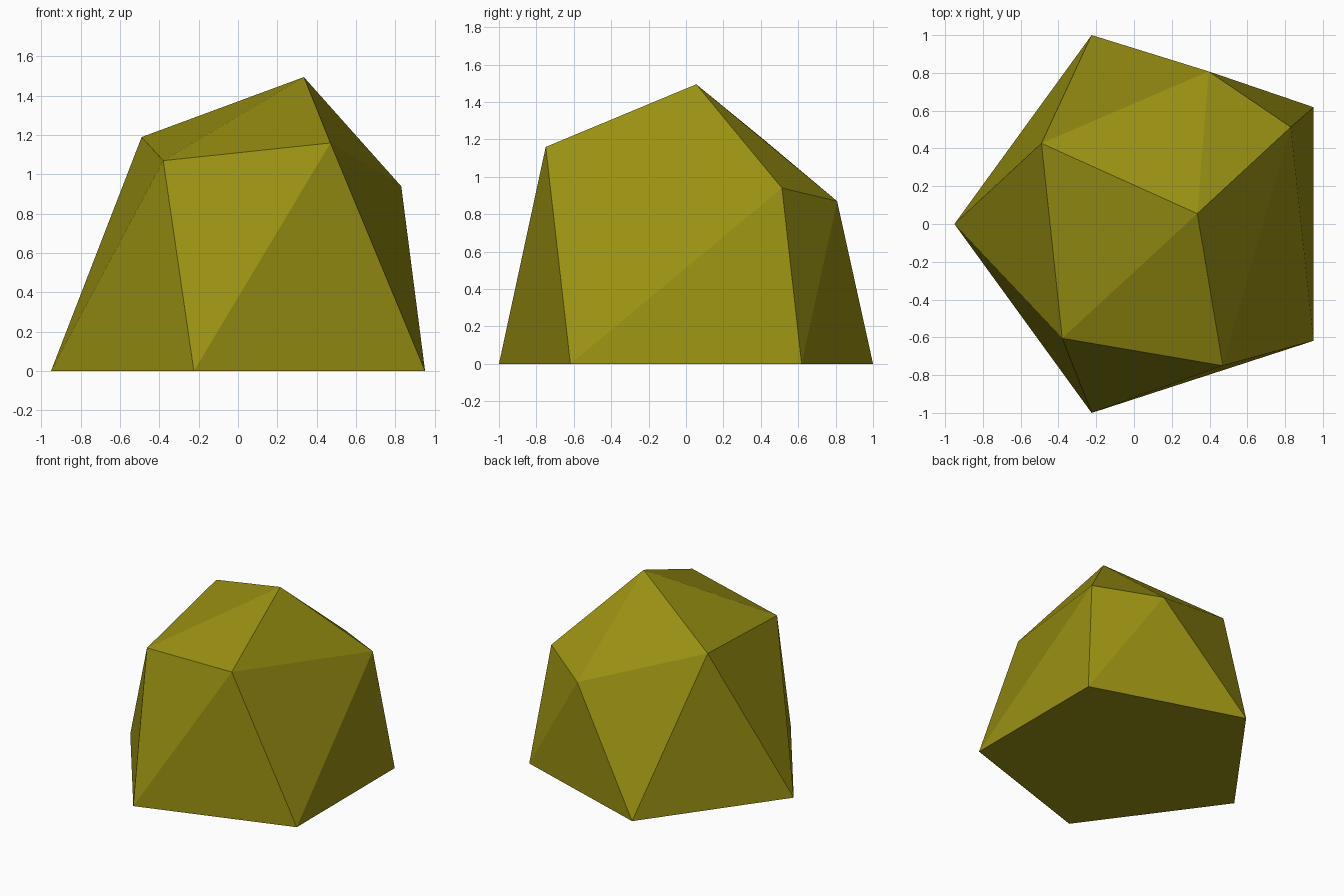
import bpy, bmesh, math

if "Cube" in bpy.data.objects:
    bpy.data.objects.remove(bpy.data.objects["Cube"])

# Rock colour
stone = bpy.data.materials.new("olive_stone")
stone.diffuse_color = (0.32, 0.28, 0.006, 1.0)
stone.use_nodes = True
stone.node_tree.nodes["Principled BSDF"].inputs["Base Color"].default_value = stone.diffuse_color

bm = bmesh.new()

# Regular pentagon footprint, starting at the left point, counter-clockwise from above
R = 1.0515
base = []
for i in range(5):
    a = math.pi + i * math.tau / 5
    base.append(bm.verts.new((0.1005 + R * math.cos(a), R * math.sin(a), 0)))

# Irregular shoulder ring (each point sits between base points i and i + 1) and peak
ring = [bm.verts.new(p) for p in (
    (-0.38, -0.605, 1.07),
    (0.47, -0.75, 1.16),
    (0.83, 0.513, 0.94),
    (0.395, 0.808, 0.87),
    (-0.49, 0.427, 1.19),
)]
peak = bm.verts.new((0.335, 0.055, 1.495))

# Faceted sides, cap and flat underside
for i in range(5):
    j = (i + 1) % 5
    bm.faces.new((base[i], base[j], ring[i]))
    bm.faces.new((ring[i], base[j], ring[j]))
    bm.faces.new((ring[i], ring[j], peak))
bm.faces.new(base[::-1])
bmesh.ops.recalc_face_normals(bm, faces=bm.faces[:])

mesh = bpy.data.meshes.new("boulder")
bm.to_mesh(mesh)
bm.free()
mesh.materials.append(stone)
boulder = bpy.data.objects.new("boulder", mesh)
bpy.context.collection.objects.link(boulder)
